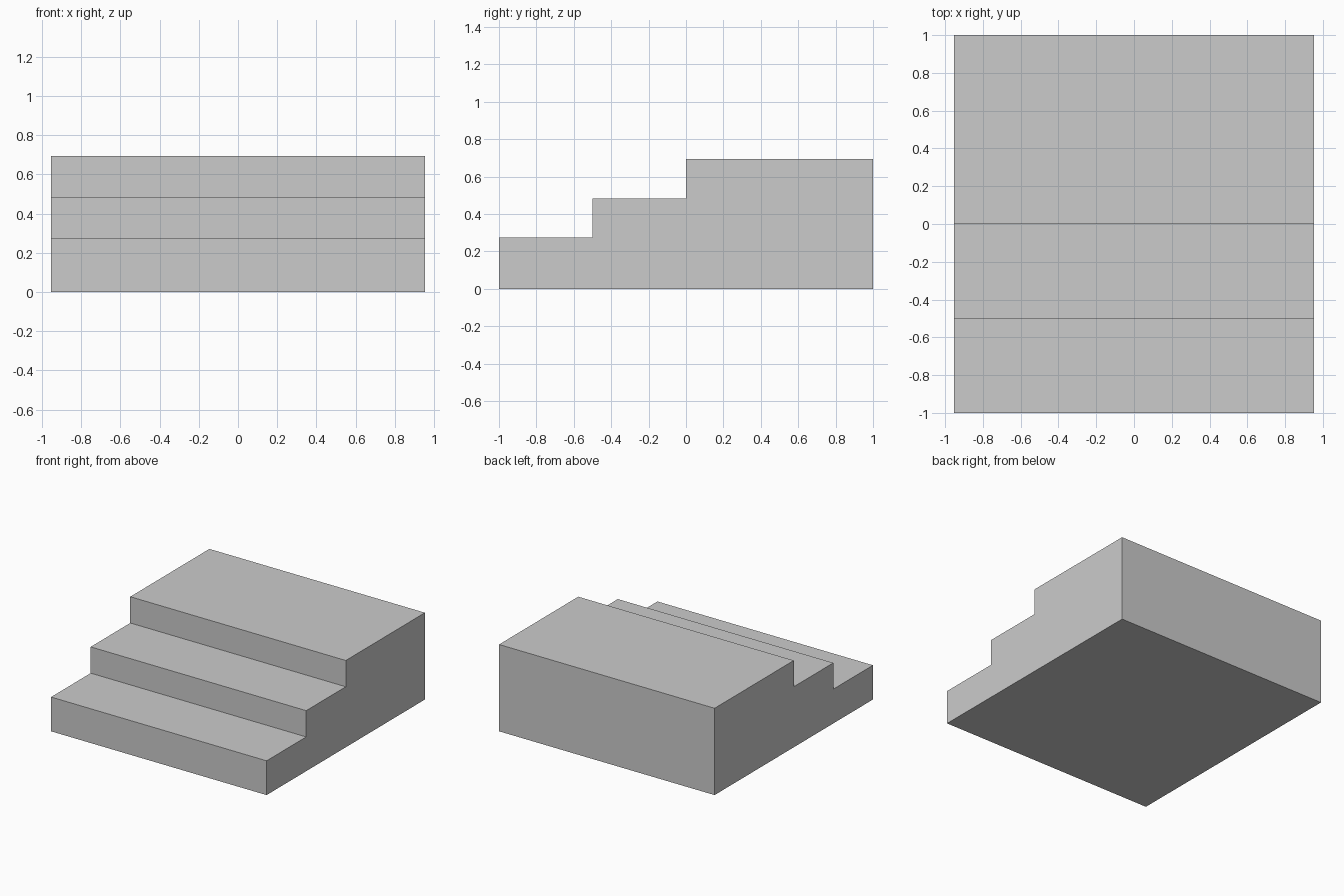
import bpy, bmesh

if "Cube" in bpy.data.objects:
    bpy.data.objects.remove(bpy.data.objects["Cube"])

HALF_WIDTH = 0.953
BACK = 1.0
# (front y, top z) of each tread, lowest first
STEPS = [(-1.0, 0.274), (-0.5, 0.484), (0.0, 0.694)]

# Side profile: rise and run for each step, closed along the base
profile = [(STEPS[0][0], 0.0)]
for i, (y, z) in enumerate(STEPS):
    y_end = STEPS[i + 1][0] if i + 1 < len(STEPS) else BACK
    profile += [(y, z), (y_end, z)]
profile.append((BACK, 0.0))

# Solid staircase block: profile extruded across the width
bm = bmesh.new()
side = bm.faces.new([bm.verts.new((-HALF_WIDTH, y, z)) for y, z in profile])
extruded = bmesh.ops.extrude_face_region(bm, geom=[side], use_keep_orig=True)
verts = [g for g in extruded["geom"] if isinstance(g, bmesh.types.BMVert)]
bmesh.ops.translate(bm, vec=(2 * HALF_WIDTH, 0, 0), verts=verts)
bmesh.ops.recalc_face_normals(bm, faces=bm.faces)

mesh = bpy.data.meshes.new("stair_block")
bm.to_mesh(mesh)
bm.free()
bpy.context.collection.objects.link(bpy.data.objects.new("stair_block", mesh))
